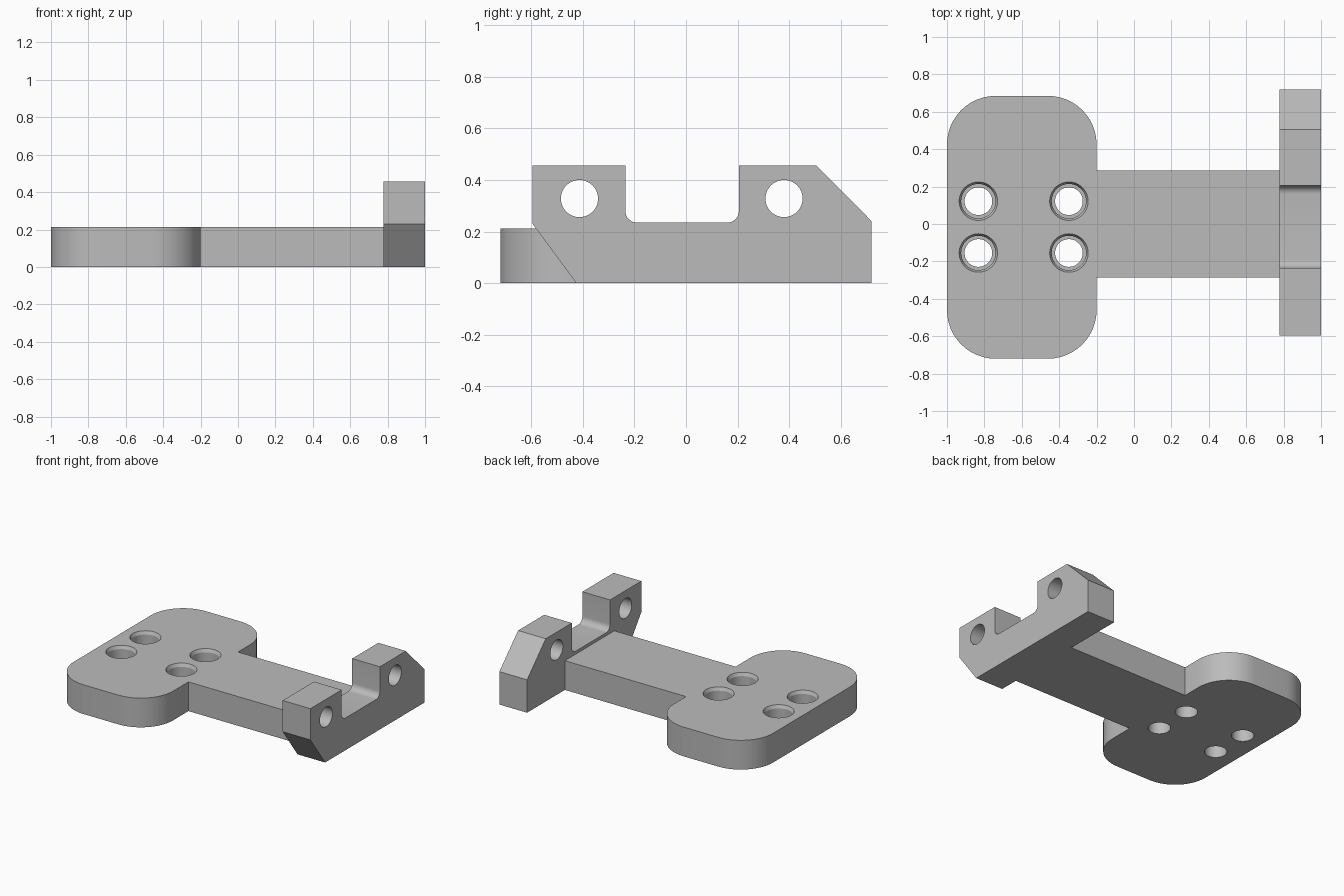
import bpy, bmesh, math
from mathutils import Vector

if "Cube" in bpy.data.objects:
    bpy.data.objects.remove(bpy.data.objects["Cube"])

grey = bpy.data.materials.new("plain grey")
grey.diffuse_color = (0.5, 0.5, 0.5, 1)
grey.use_nodes = True
grey.node_tree.nodes["Principled BSDF"].inputs["Base Color"].default_value = grey.diffuse_color


def arc(cx, cy, r, a0, a1, n=12):
    """Points along an arc, angles in degrees."""
    return [(cx + r * math.cos(math.radians(a0 + (a1 - a0) * i / n)),
             cy + r * math.sin(math.radians(a0 + (a1 - a0) * i / n)))
            for i in range(n + 1)]


def finish(name, bm):
    bmesh.ops.recalc_face_normals(bm, faces=bm.faces)
    me = bpy.data.meshes.new(name)
    bm.to_mesh(me)
    bm.free()
    me.materials.append(grey)
    ob = bpy.data.objects.new(name, me)
    bpy.context.collection.objects.link(ob)
    return ob


def prism(name, pts, offset):
    """Extrude a closed outline of 3D points."""
    bm = bmesh.new()
    face = bm.faces.new([bm.verts.new(p) for p in pts])
    new = bmesh.ops.extrude_face_region(bm, geom=[face])["geom"]
    bmesh.ops.translate(bm, vec=Vector(offset),
                        verts=[v for v in new if isinstance(v, bmesh.types.BMVert)])
    return finish(name, bm)


def lathe(name, profile, place, n=48):
    """Closed turned solid from (radius, height) rings; place maps it to position."""
    bm = bmesh.new()
    rings = [[bm.verts.new(place(r * math.cos(2 * math.pi * i / n),
                                 r * math.sin(2 * math.pi * i / n), h))
              for i in range(n)] for r, h in profile]
    for a, b in zip(rings, rings[1:]):
        for i in range(n):
            j = (i + 1) % n
            bm.faces.new((a[i], a[j], b[j], b[i]))
    bm.faces.new(rings[0])
    bm.faces.new(rings[-1])
    return finish(name, bm)


def boolean(target, tool, operation):
    mod = target.modifiers.new(operation.lower(), 'BOOLEAN')
    mod.operation, mod.solver, mod.object = operation, 'EXACT', tool
    bpy.context.view_layer.objects.active = target
    bpy.ops.object.modifier_apply(modifier=mod.name)
    bpy.data.objects.remove(tool)


# Rounded mounting plate and arm in one outline
T, R = 0.213, 0.26
outline = ([(0.9, -0.285), (0.9, 0.285), (-0.2, 0.285)]
           + arc(-0.2 - R, 0.685 - R, R, 0, 90)
           + arc(-1 + R, 0.685 - R, R, 90, 180)
           + arc(-1 + R, -0.72 + R, R, 180, 270)
           + arc(-0.2 - R, -0.72 + R, R, 270, 360)
           + [(-0.2, -0.285)])
body = prism("mounting_bracket", [(x, y, 0) for x, y in outline], (0, 0, T))

# Upright end block with two lugs and a filleted gap
F = 0.045
side = ([(-0.425, 0), (0.72, 0), (0.72, 0.24), (0.505, 0.457), (0.205, 0.457)]
        + arc(0.205 - F, 0.235 + F, F, 0, -90, 8)
        + arc(-0.235 + F, 0.235 + F, F, 270, 180, 8)
        + [(-0.235, 0.457), (-0.595, 0.457), (-0.595, 0.23)])
block = prism("end_block", [(0.777, y, z) for y, z in side], (0.223, 0, 0))
boolean(body, block, 'UNION')

# Stepped plate holes
steps = [(0.074, -0.1), (0.074, 0.1), (0.092, 0.1), (0.092, 0.19), (0.103, T), (0.103, 0.3)]
for cx in (-0.832, -0.348):
    for cy in (0.122, -0.155):
        cutter = lathe("plate_hole", steps,
                       lambda a, b, h: (cx + a, cy + b, h))
        boolean(body, cutter, 'DIFFERENCE')

# Cross holes through the lugs
for cy in (-0.413, 0.38):
    cutter = lathe("lug_hole", [(0.072, 0.6), (0.072, 1.2)],
                   lambda a, b, h: (h, cy + a, 0.328 + b))
    boolean(body, cutter, 'DIFFERENCE')

# Smooth curves, sharp edges
bpy.ops.object.select_all(action='DESELECT')
body.select_set(True)
bpy.context.view_layer.objects.active = body
bpy.ops.object.shade_smooth_by_angle(angle=math.radians(25))
